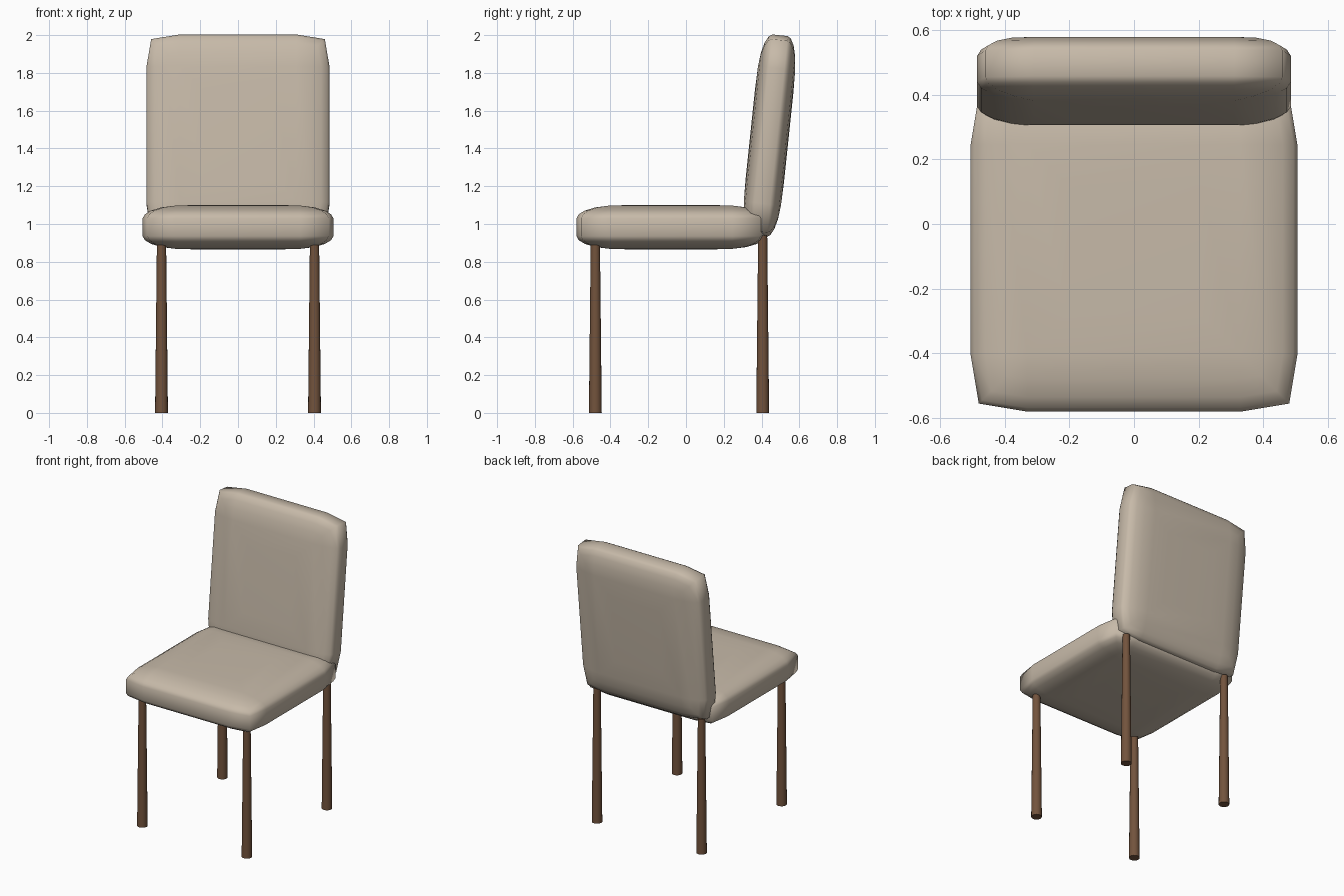
import bpy, bmesh
from math import radians

cube = bpy.data.objects.get("Cube")
if cube:
    bpy.data.objects.remove(cube, do_unlink=True)


def material(name, color):
    m = bpy.data.materials.new(name)
    m.use_nodes = True
    m.diffuse_color = (*color, 1)
    m.node_tree.nodes["Principled BSDF"].inputs["Base Color"].default_value = (*color, 1)
    return m


fabric = material("beige fabric", (0.57, 0.49, 0.395))
wood = material("brown wood", (0.17, 0.087, 0.046))

EDGE = 0.175     # width of the rounded rim
CORNER = 0.025   # how far the corners are pulled in
# rim section: inset from the outline, share of the half thickness
RIM = [(0, 0.4), (0.012, 0.58), (0.045, 0.75), (0.1, 0.89), (EDGE, 0.97), (0.3, 1)]


def outline(hx, hy, inset):
    """Soft-cornered rectangle, running round counter-clockwise."""
    x, y = hx - inset, hy - inset
    fx, fy = min(hx - EDGE, x), min(hy - EDGE, y)
    pull = CORNER * max(0, 1 - inset / EDGE)
    quarter = [(x, fy), (x - pull, y - pull), (fx, y)]
    left = [(-a, b) for a, b in reversed(quarter)]
    top = quarter + left
    return top + [(-a, -b) for a, b in top]


def finish(obj, mat, angle):
    obj.data.materials.append(mat)
    bpy.ops.object.select_all(action='DESELECT')
    obj.select_set(True)
    bpy.context.view_layer.objects.active = obj
    bpy.ops.object.shade_smooth_by_angle(angle=radians(angle))


def cushion(name, half, location, tilt=0):
    hx, hy, hz = half
    section = [(d, -f) for d, f in reversed(RIM)] + RIM
    bm = bmesh.new()
    rings = [[bm.verts.new((x, y, f * hz)) for x, y in outline(hx, hy, d)]
             for d, f in section]
    for low, high in zip(rings, rings[1:]):
        for i in range(len(low)):
            j = (i + 1) % len(low)
            bm.faces.new((low[i], low[j], high[j], high[i]))
    bm.faces.new(rings[0][::-1])
    bm.faces.new(rings[-1])
    bmesh.ops.remove_doubles(bm, verts=bm.verts, dist=0.0005)
    bmesh.ops.recalc_face_normals(bm, faces=bm.faces)
    mesh = bpy.data.meshes.new(name)
    bm.to_mesh(mesh)
    bm.free()
    obj = bpy.data.objects.new(name, mesh)
    bpy.context.collection.objects.link(obj)
    obj.location = location
    obj.rotation_euler.x = radians(tilt)
    finish(obj, fabric, 80)


# Upholstered seat and leaning backrest
cushion("seat", (0.505, 0.5, 0.118), (0, -0.08, 0.983))
cushion("backrest", (0.485, 0.535, 0.102), (0, 0.442, 1.467), 84)

# Four round legs, slightly thicker at the floor
LEG_TOP = 0.94
for side, x in (("left", 0.405), ("right", -0.405)):
    for end, y in (("front", -0.48), ("rear", 0.406)):
        bpy.ops.mesh.primitive_cone_add(vertices=16, radius1=0.034, radius2=0.024,
                                        depth=LEG_TOP, location=(x, y, LEG_TOP / 2))
        leg = bpy.context.object
        leg.name = f"{end}_{side}_leg"
        finish(leg, wood, 40)
